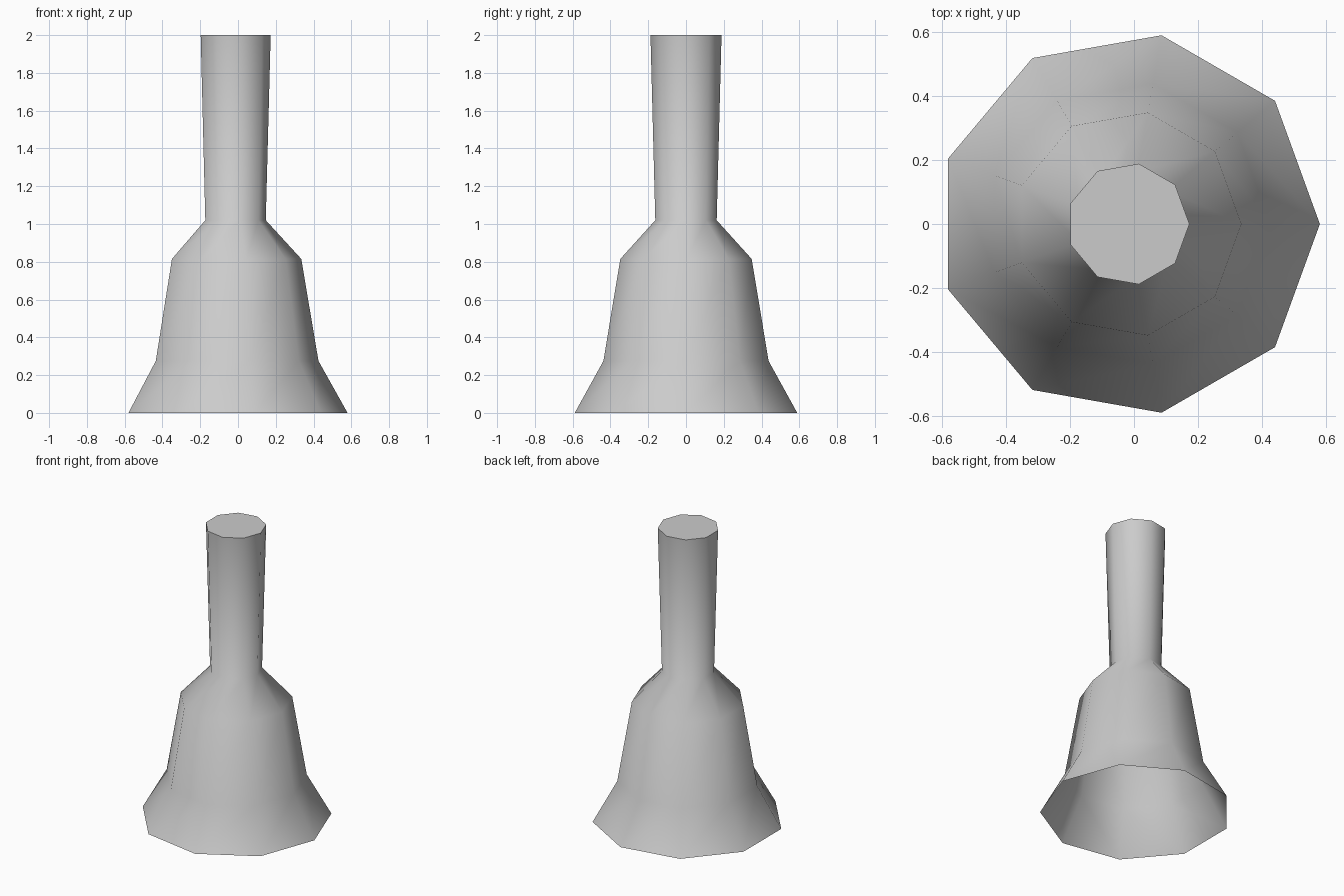
import bpy, bmesh, math

cube = bpy.data.objects.get("Cube")
if cube:
    bpy.data.objects.remove(cube, do_unlink=True)

SIDES = 9
CENTRE_X = -0.018

# Plain grey surface
grey = bpy.data.materials.new("light grey")
grey.use_nodes = True
colour = (0.6, 0.6, 0.6, 1)
grey.diffuse_color = colour
grey.node_tree.nodes["Principled BSDF"].inputs["Base Color"].default_value = colour

# Radius and height from the open rim up to the end of the handle
profile = [(0.598, 0), (0.444, 0.275), (0.353, 0.815), (0.165, 1.02), (0.191, 2)]


def ring(bm, radius, height):
    step = 2 * math.pi / SIDES
    return [bm.verts.new((CENTRE_X + radius * math.cos(i * step),
                          radius * math.sin(i * step), height))
            for i in range(SIDES)]


# Hollow bell body and handle as one open shell
bm = bmesh.new()
rings = [ring(bm, r, z) for r, z in profile]
for low, high in zip(rings, rings[1:]):
    for i in range(SIDES):
        j = (i + 1) % SIDES
        bm.faces.new((low[i], low[j], high[j], high[i]))

# Flat end of the handle
bm.faces.new(rings[-1])

mesh = bpy.data.meshes.new("hand_bell")
bm.to_mesh(mesh)
bm.free()
mesh.materials.append(grey)
bell = bpy.data.objects.new("hand_bell", mesh)
bpy.context.collection.objects.link(bell)

# Smooth sides with a crisp edge around the handle end
bpy.ops.object.select_all(action="DESELECT")
bell.select_set(True)
bpy.context.view_layer.objects.active = bell
bpy.ops.object.shade_smooth_by_angle(angle=math.radians(60))
